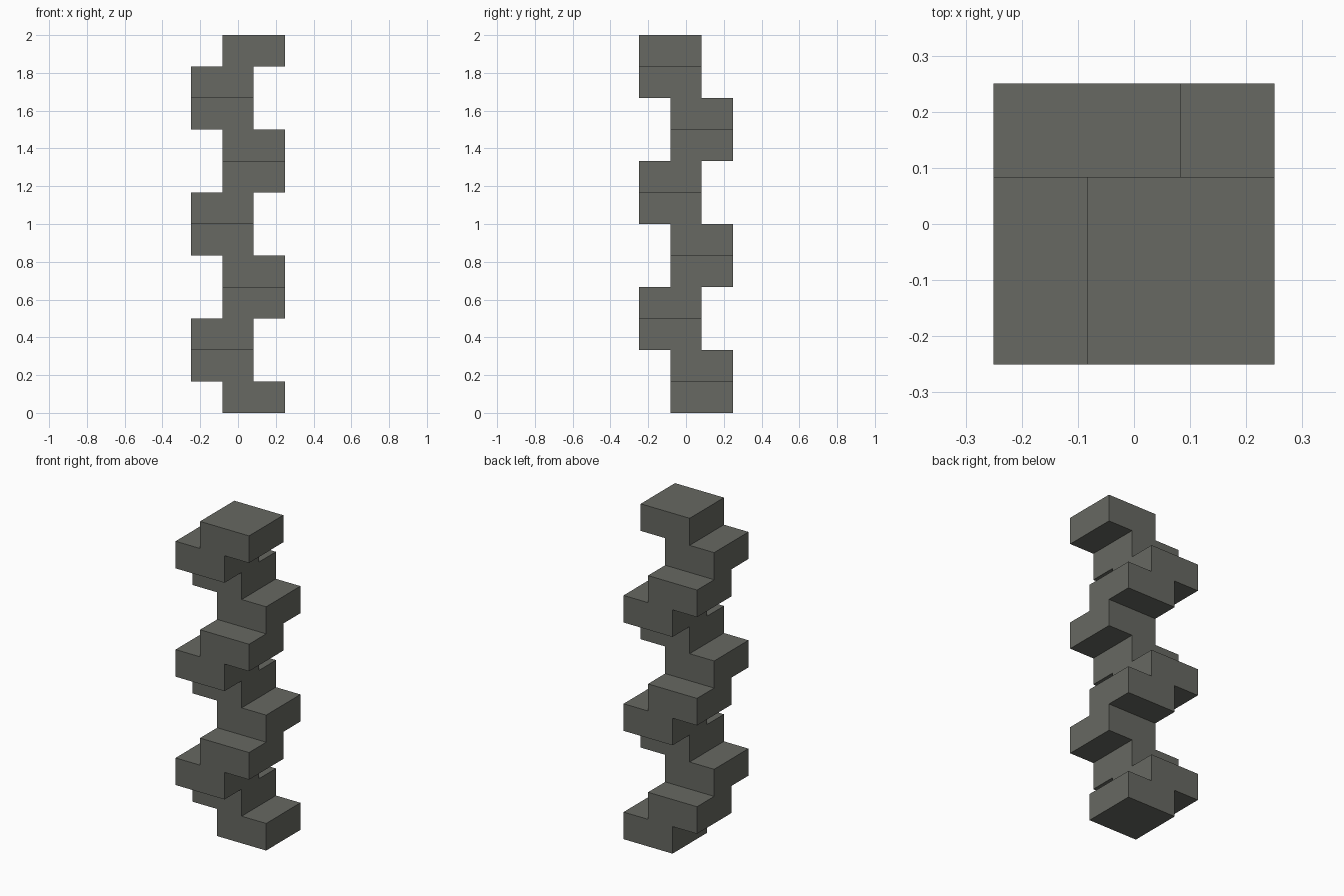
import bpy
import math

cube = bpy.data.objects.get("Cube")
if cube:
    bpy.data.objects.remove(cube, do_unlink=True)

# Single dark stone colour
stone = bpy.data.materials.new("dark_grey_stone")
stone.use_nodes = True
colour = (0.135, 0.14, 0.122, 1.0)
stone.diffuse_color = colour
stone.node_tree.nodes["Principled BSDF"].inputs["Base Color"].default_value = colour

LEVELS = 12
HEIGHT = 2 / LEVELS      # block height
WIDTH = 2 * HEIGHT       # square block footprint
RADIUS = HEIGHT / math.sqrt(2)  # distance of each block centre from the axis


def add_block(level):
    """Square block, turned a quarter further round the axis on each level."""
    angle = math.radians(45 + 90 * level)
    bpy.ops.mesh.primitive_cube_add(size=1, location=(
        RADIUS * math.cos(angle),
        RADIUS * math.sin(angle),
        (level + 0.5) * HEIGHT))
    block = bpy.context.object
    block.name = f"spiral_block_{level + 1}"
    block.scale = (WIDTH, WIDTH, HEIGHT)
    bpy.ops.object.transform_apply(location=False, rotation=False, scale=True)
    block.data.materials.append(stone)


# Stack of blocks winding up the column
for level in range(LEVELS):
    add_block(level)
